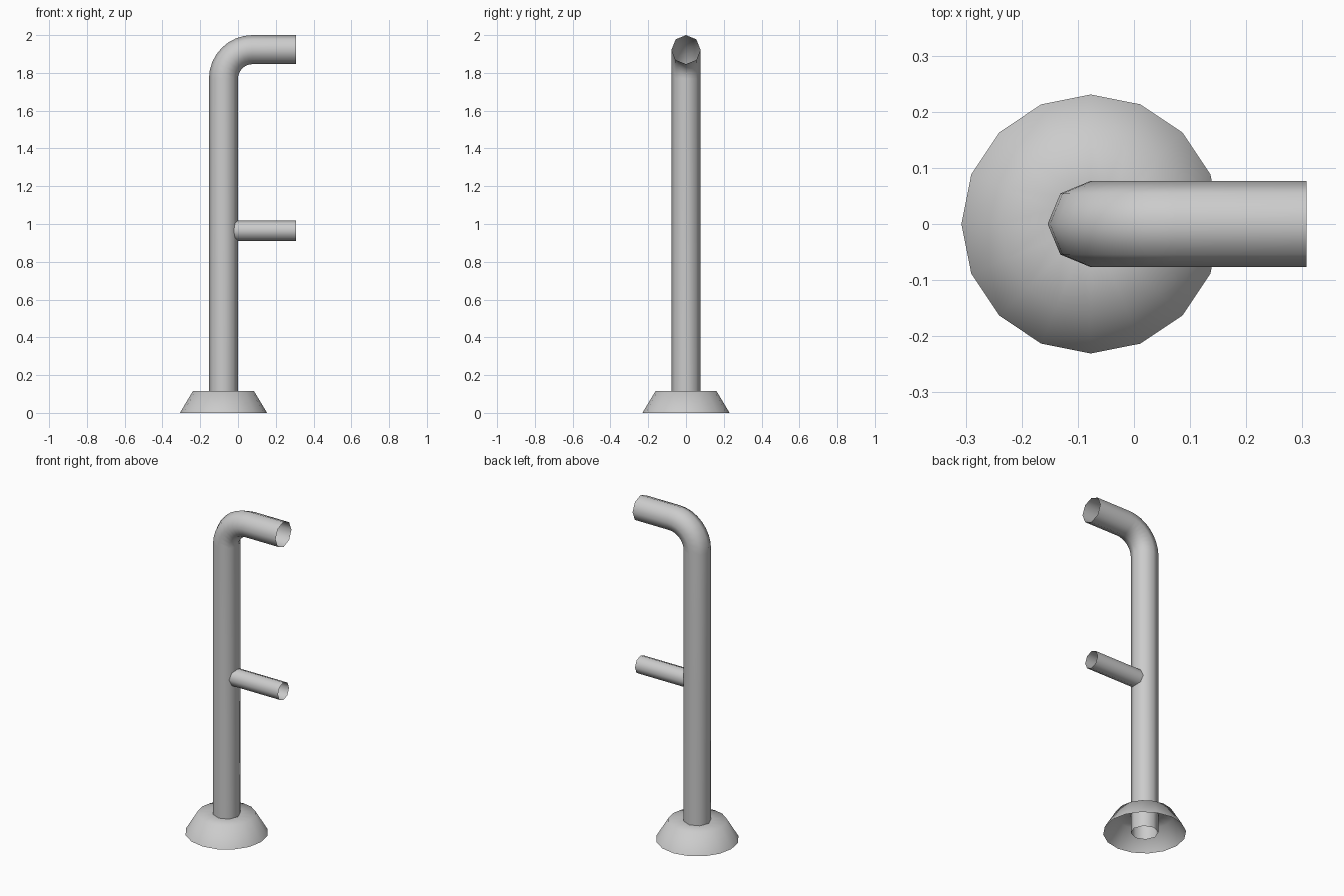
import bpy, bmesh
from math import cos, sin, pi
from mathutils import Vector

if "Cube" in bpy.data.objects:
    bpy.data.objects.remove(bpy.data.objects["Cube"])

U = 1 / 13           # pipe radius, the modelling unit
POST_X = -U


def skin(name, rings):
    """Join equally sized rings of points into an open, smooth shell."""
    bm = bmesh.new()
    loops = [[bm.verts.new(p) for p in ring] for ring in rings]
    n = len(loops[0])
    for a, b in zip(loops, loops[1:]):
        for i in range(n):
            j = (i + 1) % n
            bm.faces.new((a[i], a[j], b[j], b[i]))
    bmesh.ops.recalc_face_normals(bm, faces=bm.faces)
    for f in bm.faces:
        f.smooth = True
    mesh = bpy.data.meshes.new(name)
    bm.to_mesh(mesh)
    bm.free()
    obj = bpy.data.objects.new(name, mesh)
    bpy.context.collection.objects.link(obj)
    return obj


def ring(center, angle, radius, sides):
    """Ring facing up at angle 0, and facing +x at angle pi/2."""
    side = Vector((-cos(angle), 0, sin(angle)))
    c = Vector(center)
    return [c + radius * (side * cos(2 * pi * i / sides)
                          + Vector((0, sin(2 * pi * i / sides), 0)))
            for i in range(sides)]


# Upright pipe with a quarter bend to an open horizontal outlet
bend = 2 * U
cx, cz = POST_X + bend, 2 - U - bend
rings = [ring((POST_X, 0, 0), 0, U, 8)]
steps = 8
for k in range(steps + 1):
    a = pi / 2 * k / steps
    rings.append(ring((cx - bend * cos(a), 0, cz + bend * sin(a)), a, U, 8))
rings.append(ring((4 * U, 0, 2 - U), pi / 2, U, 8))
skin("bent_pipe", rings)

# Thin side branch, open at its outer end
skin("side_branch", [ring((x, 0, 0.965), pi / 2, 0.054, 8)
                     for x in (POST_X, 4 * U)])

# Tapered foot flange, hollow underneath, closing on the pipe at the top
skin("foot_flange", [ring((POST_X, 0, z), 0, r, 16)
                     for r, z in ((3 * U, 0), (0.162, 0.115), (0.07, 0.115))])
